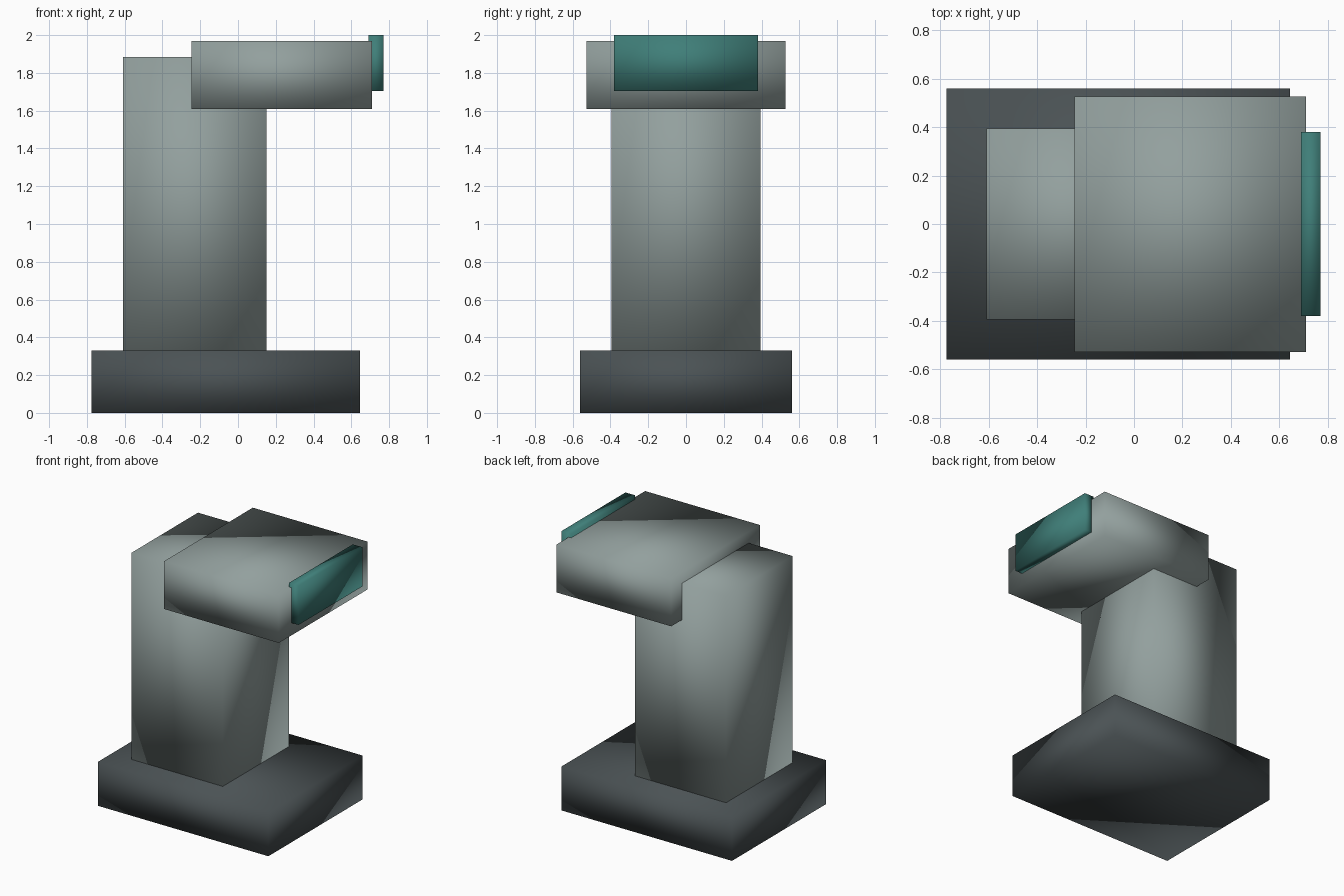
import bpy

if "Cube" in bpy.data.objects:
    bpy.data.objects.remove(bpy.data.objects["Cube"])


def material(name, rgb):
    mat = bpy.data.materials.new(name)
    mat.diffuse_color = (*rgb, 1.0)
    mat.use_nodes = True
    mat.node_tree.nodes["Principled BSDF"].inputs["Base Color"].default_value = mat.diffuse_color
    return mat


def block(name, xs, ys, zs, mat):
    """Smooth-shaded box spanning the given x, y and z ranges."""
    spans = (xs, ys, zs)
    bpy.ops.mesh.primitive_cube_add(size=1, location=[(a + b) / 2 for a, b in spans])
    obj = bpy.context.object
    obj.name = name
    obj.scale = [b - a for a, b in spans]
    bpy.ops.object.transform_apply(location=False, rotation=False, scale=True)
    obj.data.materials.append(mat)
    bpy.ops.object.shade_smooth()
    return obj


dark = material("dark_metal", (0.07, 0.085, 0.09))
grey = material("grey_metal", (0.29, 0.35, 0.34))
teal = material("teal_screen", (0.05, 0.21, 0.19))

# Floor plinth
block("base", (-0.775, 0.645), (-0.56, 0.56), (0.0, 0.33), dark)
# Upright body, set towards the back of the plinth
block("column", (-0.61, 0.15), (-0.395, 0.395), (0.30, 1.885), grey)
# Overhanging head
block("head", (-0.245, 0.71), (-0.528, 0.526), (1.61, 1.97), grey)
# Display plate on the end of the head
block("screen", (0.69, 0.77), (-0.38, 0.38), (1.705, 2.0), teal)
